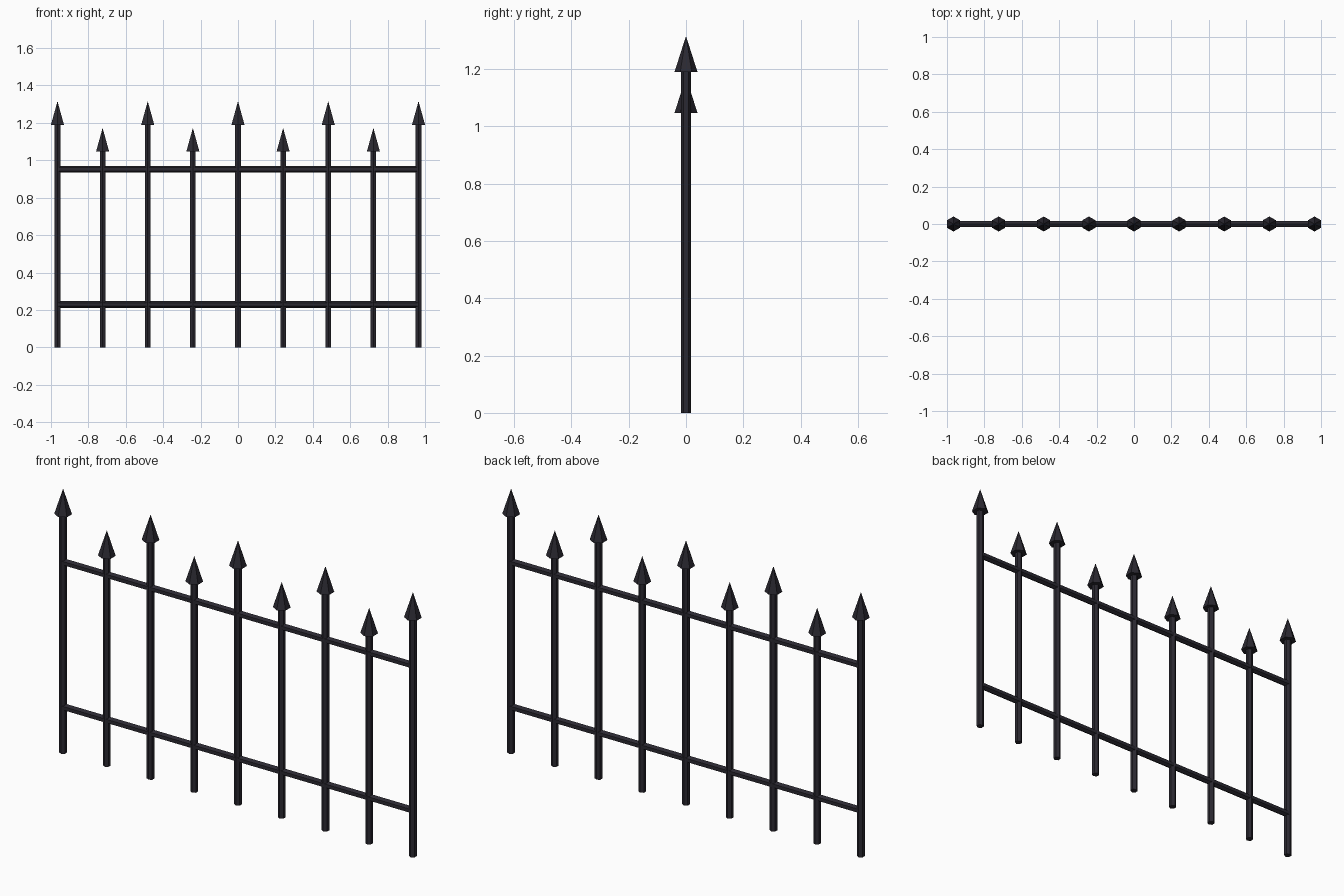
import bpy, math

if "Cube" in bpy.data.objects:
    bpy.data.objects.remove(bpy.data.objects["Cube"])

iron = bpy.data.materials.new("dark iron")
iron.diffuse_color = (0.024, 0.022, 0.031, 1)
iron.use_nodes = True
iron.node_tree.nodes["Principled BSDF"].inputs["Base Color"].default_value = iron.diffuse_color

SPACING = 0.2413
PICKETS = 9


def finish(name):
    ob = bpy.context.object
    ob.name = name
    ob.data.materials.append(iron)
    return ob


def rod(name, radius, length, loc, rot=(0, 0, 0), sides=6):
    bpy.ops.mesh.primitive_cylinder_add(vertices=sides, radius=radius, depth=length,
                                        location=loc, rotation=rot)
    return finish(name)


# Pickets: alternating tall and short bars, each with a six-sided spear tip
for i in range(PICKETS):
    x = (i - (PICKETS - 1) / 2) * SPACING
    h = 1.19 if i % 2 == 0 else 1.047
    rod(f"picket_{i + 1}", 0.0176, h, (x, 0, h / 2))
    bpy.ops.mesh.primitive_cone_add(vertices=6, radius1=0.0402, radius2=0, depth=0.126,
                                    location=(x, 0, h + 0.063))
    finish(f"spear_tip_{i + 1}")

# Horizontal rails, running between the centres of the end pickets
for name, z in (("lower_rail", 0.229), ("upper_rail", 0.952)):
    rod(name, 0.0176, SPACING * (PICKETS - 1), (0, 0, z),
        (math.pi / 2, 0, math.pi / 2))
